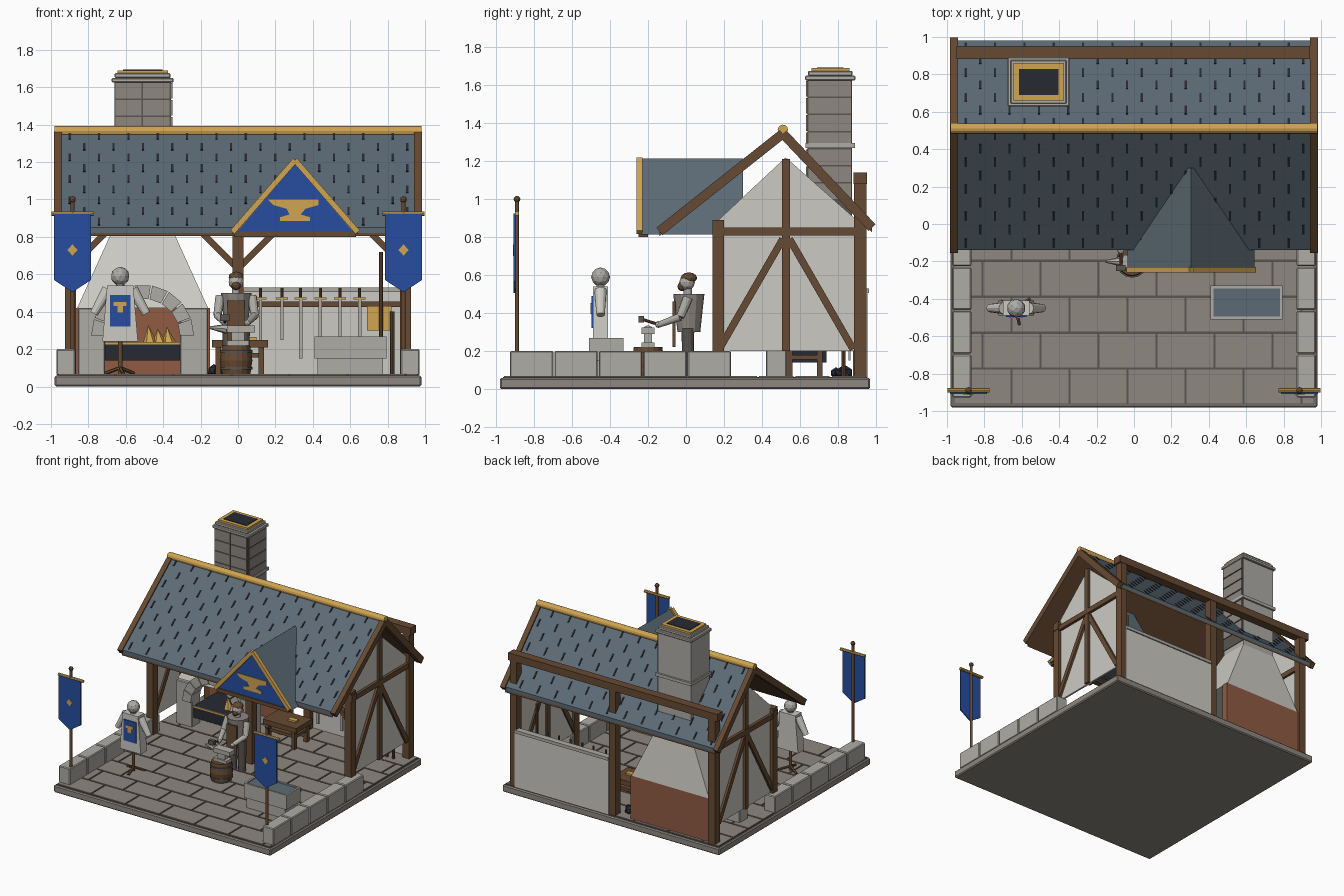
import bpy, bmesh, math
from math import sin, cos, pi
from mathutils import Vector, Matrix

if "Cube" in bpy.data.objects:
    bpy.data.objects.remove(bpy.data.objects["Cube"])


def material(name, hexa):
    rgb = [(int(hexa[i:i + 2], 16) / 255) ** 2.2 for i in (0, 2, 4)] + [1]
    m = bpy.data.materials.new(name)
    m.use_nodes = True
    m.diffuse_color = rgb
    m.node_tree.nodes["Principled BSDF"].inputs["Base Color"].default_value = rgb
    return m


SLATE = material("slate", "5d6b75")
DARK = material("charcoal", "2c2e36")
GOLD = material("gold", "cfa352")
BLUE = material("royal blue", "2b4f9f")
WOOD = material("timber", "664b35")
PLASTER = material("plaster", "cbc9c2")
STONE = material("grey stone", "8d867f")
PALE = material("pale stone", "adaba5")
BRICK = material("brick", "8f5b45")
MORTAR = material("mortar", "5a5651")


def finish(name, bm, mat, smooth=False):
    bmesh.ops.recalc_face_normals(bm, faces=bm.faces)
    me = bpy.data.meshes.new(name)
    bm.to_mesh(me)
    bm.free()
    me.materials.append(mat)
    if smooth:
        me.shade_smooth()
    ob = bpy.data.objects.new(name, me)
    bpy.context.collection.objects.link(ob)
    return ob


def blocks(name, mat, items, bevel=0):
    """Boxes in one mesh; each item is (low corner, high corner)."""
    bm = bmesh.new()
    for lo, hi in items:
        lo, hi = Vector(lo), Vector(hi)
        m = Matrix.Translation((lo + hi) / 2) @ Matrix.Diagonal((*(hi - lo), 1))
        bmesh.ops.create_cube(bm, size=1, matrix=m)
    if bevel:
        bmesh.ops.bevel(bm, geom=bm.edges[:], offset=bevel, segments=1, affect='EDGES')
    return finish(name, bm, mat)


def box(name, mat, lo, hi, bevel=0):
    return blocks(name, mat, [(lo, hi)], bevel)


def prism(name, mat, pts, axis, lo, hi):
    """Extrude a profile along x (points are y,z) or along y (points are x,z)."""
    bm = bmesh.new()
    place = (lambda p, d: (d, *p)) if axis == "x" else (lambda p, d: (p[0], d, p[1]))
    f = bm.faces.new([bm.verts.new(place(p, lo)) for p in pts])
    ext = bmesh.ops.extrude_face_region(bm, geom=[f])["geom"]
    move = (hi - lo, 0, 0) if axis == "x" else (0, hi - lo, 0)
    bmesh.ops.translate(bm, vec=move, verts=[v for v in ext if isinstance(v, bmesh.types.BMVert)])
    return finish(name, bm, mat)


def rod(name, mat, a, b, r, r2=None, n=12):
    a, b = Vector(a), Vector(b)
    m = Matrix.Translation((a + b) / 2) @ (b - a).to_track_quat('Z', 'Y').to_matrix().to_4x4()
    bm = bmesh.new()
    bmesh.ops.create_cone(bm, cap_ends=True, segments=n, radius1=r, radius2=r if r2 is None else r2,
                          depth=(b - a).length, matrix=m)
    return finish(name, bm, mat)


def beam(name, a, b, w, mat=WOOD, d=None):
    """Square timber between two points lying in a plane of constant x or y."""
    a, b = Vector(a), Vector(b)
    side = Vector((1, 0, 0)) if abs(a.x - b.x) < 1e-6 else Vector((0, 1, 0))
    z = (b - a).normalized()
    rot = Matrix((side, z.cross(side), z)).transposed().to_4x4()
    m = Matrix.Translation((a + b) / 2) @ rot @ Matrix.Diagonal((d or w, w, (b - a).length, 1))
    bm = bmesh.new()
    bmesh.ops.create_cube(bm, size=1, matrix=m)
    return finish(name, bm, mat)


def ball(name, mat, c, r, squash=(1, 1, 1), sub=2):
    bm = bmesh.new()
    m = Matrix.Translation(c) @ Matrix.Diagonal((*squash, 1))
    bmesh.ops.create_icosphere(bm, subdivisions=sub, radius=r, matrix=m)
    return finish(name, bm, mat)


# base and staggered flagstones
box("base_slab", STONE, (-.98, -.98, 0), (.98, .97, .058), .008)
box("floor_joints", MORTAR, (-.965, -.965, .055), (.965, .955, .062))
stones = []
for r in range(10):
    y, x = -.965 + r * .192, -.965 - .155 * (r % 2)
    while x < .96:
        lo, hi = max(x, -.965), min(x + .31, .965)
        if hi - lo > .03:
            stones.append(((lo + .006, y + .006, .056), (hi - .006, y + .186, .068)))
        x += .31
blocks("flagstones", STONE, stones)

# low side walls, banners and side frames, repeated on both sides
front_s, ridge, back_s = Vector((0, -.14, .85)), Vector((0, .51, 1.365)), Vector((0, .98, .87))
for s, side in ((-1, "right"), (1, "left")):
    low = min(s * .87, s * .97)
    blocks(side + "_low_wall", PALE, [((low, -.93 + i * .234 + .003, .06), (low + .1, -.93 + i * .234 + .231, .2))
                                      for i in range(5)], .006)
    bx, by = s * .885, -.89
    rod(side + "_banner_pole", WOOD, (bx, by, .06), (bx, by, 1), .011)
    ball(side + "_banner_finial", WOOD, (bx, by, 1), .018)
    rod(side + "_banner_bar", GOLD, (bx - .112, by, .925), (bx + .112, by, .925), .012, n=8)
    prism(side + "_banner_cloth", BLUE, [(bx - .1, .925), (bx + .1, .925), (bx + .1, .57), (bx, .505), (bx - .1, .57)],
          "y", by - .018, by - .009)
    prism(side + "_banner_emblem", GOLD, [(bx + .028 * sin(k * pi / 2), .73 + .03 * cos(k * pi / 2)) for k in range(4)],
          "y", by - .022, by - .017)
    prism(side + "_gable_wall", PLASTER, [(.16, .2), (.16, .88), (.525, 1.22), (.91, .88), (.91, .2)],
          "x", s * .885, s * .9)
    gx = s * .895
    box(side + "_front_post", WOOD, (gx - .03, .14, .06), (gx + .03, .2, .89))
    box(side + "_rear_post", WOOD, (gx - .03, .885, .06), (gx + .03, .95, 1.1))
    beam(side + "_gable_post", (gx, .527, .2), (gx, .527, 1.21), .042, d=.05)
    beam(side + "_gable_tie", (gx, .14, .83), (gx, .93, .83), .042, d=.055)
    beam(side + "_gable_brace_front", (gx, .175, .21), (gx, .51, .79), .038, d=.046)
    beam(side + "_gable_brace_rear", (gx, .88, .21), (gx, .545, .79), .038, d=.046)
    ex = Vector((s * .962, 0, -.02))
    beam(side + "_front_bargeboard", front_s + ex, ridge + ex, .05, d=.042)
    beam(side + "_rear_bargeboard", ridge + ex, back_s + ex, .05, d=.042)
    beam(side + "_eave_brace", (s * .87, .17, .66), (s * .7, .17, .83), .035)
    beam("centre_brace_" + side, (0, .17, .63), (s * .2, .17, .83), .035)

# main frame beams
box("centre_post", WOOD, (-.03, .14, .06), (.03, .2, .86))
box("front_plate", WOOD, (-.93, .14, .82), (.93, .2, .87))
box("rear_middle_post", WOOD, (-.03, .885, .06), (.03, .95, 1.1))
box("rear_top_beam", WOOD, (-.95, .883, 1.08), (.94, .953, 1.14))

# roof: slate over boards, dark slits between shingles, gold ridge
def roof_shell(name, mat, top, bottom):
    prof = [(p.y, p.z + o) for o, ps in ((top, (front_s, ridge, back_s)), (bottom, (back_s, ridge, front_s))) for p in ps]
    prism(name, mat, prof, "x", -.95, .95)


roof_shell("slate_roof", SLATE, 0, -.03)
roof_shell("roof_boards", WOOD, -.03, -.045)
for eave, label, rows in ((front_s, "front", 9), (back_s, "rear", 7)):
    run = ridge - eave
    for r in range(rows):
        a, b = eave + run * ((r + .2) / rows), eave + run * ((r + .85) / rows)
        for k in range(12):
            x = -.9 + .157 * k + .078 * (r % 2)
            if x < .93:
                off = Vector((x, 0, .001))
                beam(f"{label}_shingle_slit", a + off, b + off, .008, DARK, .012)
rod("ridge_cap", GOLD, (-.98, .51, 1.365), (.98, .51, 1.365), .027)

# sign dormer
prism("dormer_roof", SLATE, [(-.035, .815), (.305, 1.215), (.645, .815)], "y", -.235, .3)
prism("dormer_panel", BLUE, [(0, .83), (.305, 1.19), (.61, .83)], "y", -.242, -.234)
for s in (-1, 1):
    beam("dormer_gold_rake", (.305 + s * .335, -.245, .825), (.305, -.245, 1.21), .03, GOLD, .03)
box("dormer_sill", WOOD, (-.02, -.25, .8), (.63, -.2, .83))
prism("anvil_sign", GOLD, [(.16, 1), (.43, 1), (.43, .97), (.36, .95), (.335, .92), (.385, .905), (.385, .885),
                           (.225, .885), (.225, .905), (.275, .92), (.26, .95), (.19, .97)], "y", -.248, -.241)

# forge: jambs, arch stones, brick back, hood
cx = -.51
for lo, hi in ((-.855, -.71), (-.31, -.16)):
    box("forge_jamb", PALE, (lo, .42, .06), (hi, .53, .42), .006)
for i in range(9):
    t0, t1 = pi * i / 9 + .015, pi * (i + 1) / 9 - .015
    prism("arch_stone", PALE, [(cx + r * cos(t), .27 + r * sin(t)) for r, t in ((.2, t0), (.275, t0), (.275, t1), (.2, t1))],
          "y", .4, .52)
box("forge_brick_back", BRICK, (-.87, .88, .06), (-.15, .93, .42))
box("hearth_tray", DARK, (-.71, .44, .14), (-.31, .74, .235))
box("hearth_rim", GOLD, (-.71, .435, .225), (-.31, .442, .238))
for x, h in ((-.47, .1), (-.42, .08), (-.37, .09)):
    rod("flame", GOLD, (x, .55, .23), (x - .01, .55, .23 + h), .04, 0, 6)
bm = bmesh.new()
quads = [[bm.verts.new(p) for p in ((a, c, z), (b, c, z), (b, d, z), (a, d, z))]
         for a, b, c, d, z in ((-.86, -.16, .45, .93, .42), (-.66, -.36, .64, .88, .86))]
for i in range(4):
    bm.faces.new((quads[0][i], quads[0][i - 1], quads[1][i - 1], quads[1][i]))
bm.faces.new(quads[1])
bm.faces.new(quads[0])
finish("forge_hood", bm, PLASTER)

# chimney
box("chimney_core", PALE, (-.66, .645, .84), (-.362, .875, 1.64))
box("chimney_joints_front", MORTAR, (-.66, .64, .9), (-.362, .646, 1.63))
box("chimney_joints_side", MORTAR, (-.363, .64, .9), (-.357, .875, 1.63))
rows = [(1 + i * .09, 1.082 + i * .09) for i in range(7)]
blocks("chimney_front_stones", STONE, [((x, .633, a), (x + .14, .645, b)) for a, b in rows for x in (-.655, -.507)])
blocks("chimney_side_stones", STONE, [((-.365, .645, a), (-.35, .87, b)) for a, b in rows])
box("chimney_band", PALE, (-.67, .63, 1.27), (-.345, .89, 1.295))
box("chimney_cap_lower", PALE, (-.675, .628, 1.625), (-.345, .892, 1.65), .005)
box("chimney_cap_upper", PALE, (-.66, .643, 1.65), (-.36, .877, 1.675), .005)
box("chimney_gold_rim", GOLD, (-.645, .66, 1.67), (-.375, .86, 1.69))
box("chimney_flue", DARK, (-.615, .69, 1.685), (-.405, .83, 1.694))

# low rear wall with tool rack
box("rear_low_wall", PLASTER, (.03, .925, .06), (.88, .955, .51))
box("rear_wall_cap", PALE, (.03, .915, .505), (.88, .965, .53))
box("tool_rail", WOOD, (.03, .87, .425), (.87, .9, .455))
for i, x in enumerate((.12, .235, .335, .44, .545, .65)):
    box("hanging_blade", PALE, (x - .009, .855, .15 + .1 * (i % 2)), (x + .009, .867, .47))
    box("blade_guard", GOLD, (x - .032, .85, .465), (x + .032, .87, .477))
    rod("blade_grip", WOOD, (x, .86, .477), (x, .86, .53), .008, n=8)
box("gold_shield", GOLD, (.69, .84, .3), (.82, .86, .43))
for x in (.765, .825):
    rod("spear_shaft", WOOD, (x, .83, .06), (x, .83, .72 if x < .8 else .4), .011, n=8)

# workbench and coal
box("bench_top", WOOD, (-.14, .52, .21), (.16, .73, .25))
box("bench_shelf", WOOD, (-.12, .54, .155), (.14, .71, .18))
blocks("bench_legs", WOOD, [((x, y, .06), (x + .03, y + .03, .22)) for x in (-.12, .11) for y in (.53, .69)])
box("bench_ingot", GOLD, (.03, .6, .25), (.1, .64, .265))
for x, y, r in ((-.13, .82, .035), (-.08, .84, .04), (-.1, .79, .03), (-.05, .81, .028)):
    ball("coal", DARK, (x, y, .085), r, sub=1)

# water trough
box("trough_foot", PALE, (.425, -.5, .06), (.775, -.34, .16))
box("trough_body", PALE, (.41, -.51, .15), (.795, -.33, .255))
blocks("trough_rim", PALE, [((.41, -.51, .25), (.795, -.495, .268)), ((.41, -.345, .25), (.795, -.33, .268)),
                            ((.41, -.495, .25), (.425, -.345, .268)), ((.78, -.495, .25), (.795, -.345, .268))])
box("trough_water", SLATE, (.425, -.495, .253), (.78, -.345, .26))

# anvil on a barrel
rod("barrel_lower", WOOD, (-.01, -.2, .06), (-.01, -.2, .14), .075, .087, 16)
rod("barrel_upper", WOOD, (-.01, -.2, .14), (-.01, -.2, .22), .087, .075, 16)
for z in (.09, .18):
    rod("barrel_hoop", MORTAR, (-.01, -.2, z), (-.01, -.2, z + .014), .087, n=16)
box("anvil_foot", PALE, (-.06, -.235, .22), (.06, -.165, .245))
box("anvil_waist", PALE, (-.035, -.22, .24), (.035, -.18, .295))
box("anvil_top", PALE, (-.06, -.235, .29), (.09, -.165, .325))
rod("anvil_horn", PALE, (-.06, -.2, .308), (-.155, -.2, .315), .028, .006, 8)

# smith
sx = -.01
for s in (-1, 1):
    rod("smith_leg", MORTAR, (sx + s * .04, .01, .06), (sx + s * .04, .01, .32), .028, .034)
    rod("smith_upper_arm", PALE, (sx + s * .085, .01, .48), (sx + s * .1, -.03, .38), .026, .022)
    rod("smith_forearm", PALE, (sx + s * .1, -.03, .38), (sx + s * .06, -.14, .34), .021, .016)
    ball("smith_hand", PALE, (sx + s * .06, -.145, .34), .018)
rod("smith_torso", STONE, (sx, .015, .3), (sx, .015, .5), .06, .082)
box("smith_apron", WOOD, (sx - .045, -.07, .22), (sx + .045, -.055, .46))
rod("smith_neck", PALE, (sx, .01, .5), (sx, .01, .54), .022)
ball("smith_head", PALE, (sx, .005, .56), .042)
ball("smith_hair", WOOD, (sx, .015, .585), .042, (1, 1.05, .7))
ball("smith_beard", WOOD, (sx, -.02, .54), .025)
rod("hammer_handle", WOOD, (sx - .06, -.13, .335), (sx - .06, -.24, .37), .008, n=8)
box("hammer_head", MORTAR, (sx - .085, -.25, .35), (sx - .035, -.22, .385))

# tunic stand
mx, my = -.63, -.45
rod("stand_pole", WOOD, (mx, my, .06), (mx, my, .3), .012)
for a in (.6, 2.7, 4.9):
    rod("stand_foot", WOOD, (mx, my, .1), (mx + .09 * cos(a), my + .09 * sin(a), .07), .01, n=6)
prism("stand_tunic", PLASTER, [(mx - .095, .24), (mx + .095, .24), (mx + .07, .54), (mx - .07, .54)], "y", my - .04, my + .04)
rod("stand_neck", PALE, (mx, my, .53), (mx, my, .57), .022)
ball("stand_head", PALE, (mx, my, .59), .05)
for s in (-1, 1):
    rod("stand_sleeve", PLASTER, (mx + s * .065, my, .52), (mx + s * .14, my, .39), .032, .022)
box("tabard", BLUE, (mx - .055, my - .048, .32), (mx + .055, my - .04, .49))
blocks("tabard_emblem", GOLD, [((mx - .035, my - .053, .43), (mx + .035, my - .047, .452)),
                               ((mx - .014, my - .053, .395), (mx + .014, my - .047, .44))])
